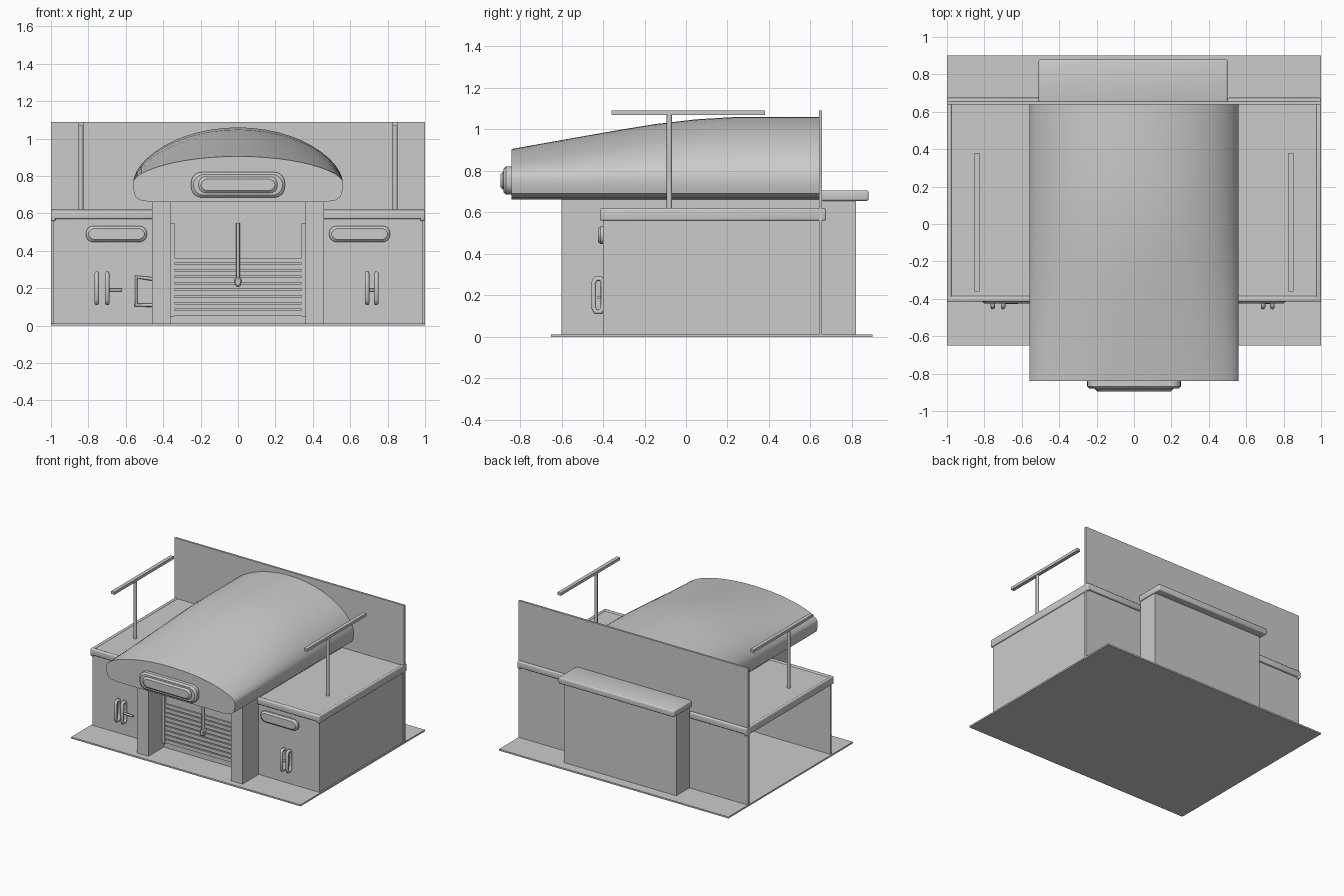
import bpy, bmesh, math
from mathutils import Vector

if "Cube" in bpy.data.objects:
    bpy.data.objects.remove(bpy.data.objects["Cube"])


def finish(name, bm, smooth=None):
    bmesh.ops.recalc_face_normals(bm, faces=bm.faces)
    me = bpy.data.meshes.new(name)
    bm.to_mesh(me)
    bm.free()
    ob = bpy.data.objects.new(name, me)
    bpy.context.collection.objects.link(ob)
    if smooth:
        bpy.ops.object.select_all(action='DESELECT')
        ob.select_set(True)
        bpy.context.view_layer.objects.active = ob
        bpy.ops.object.shade_smooth_by_angle(angle=math.radians(smooth))
    return ob


def box(name, x0, x1, y0, y1, z0, z1, bevel=0):
    bm = bmesh.new()
    bmesh.ops.create_cube(bm, size=1)
    for v in bm.verts:
        v.co = Vector(((x0 + x1) / 2 + v.co.x * (x1 - x0),
                       (y0 + y1) / 2 + v.co.y * (y1 - y0),
                       (z0 + z1) / 2 + v.co.z * (z1 - z0)))
    if bevel:
        bmesh.ops.bevel(bm, geom=bm.edges[:], offset=bevel, segments=3,
                        affect='EDGES', profile=0.5)
    return finish(name, bm, 40 if bevel else None)


def loft(name, rings, smooth=35):
    bm = bmesh.new()
    loops = [[bm.verts.new(p) for p in r] for r in rings]
    n = len(loops[0])
    for a, b in zip(loops, loops[1:]):
        for i in range(n):
            j = (i + 1) % n
            bm.faces.new((a[i], a[j], b[j], b[i]))
    bm.faces.new(loops[0])
    bm.faces.new(loops[-1])
    return finish(name, bm, smooth)


def pill(name, cx, cz, w, h, r, y0, y1):
    pts = []
    for sx, sz, a0 in ((1, 1, 0), (-1, 1, 90), (-1, -1, 180), (1, -1, 270)):
        for k in range(7):
            a = math.radians(a0 + 15 * k)
            pts.append((sx * (w / 2 - r) + r * math.cos(a),
                        sz * (h / 2 - r) + r * math.sin(a)))
    def ring(y, s):
        return [(cx + px - math.copysign(s, px), y, cz + pz - math.copysign(s, pz))
                for px, pz in pts]
    e = min(0.012, r * 0.35)
    return loft(name, [ring(y1, 0), ring(y0 + e, 0), ring(y0, e)])


def tube(name, pts, r, cyclic=False):
    cu = bpy.data.curves.new(name, 'CURVE')
    cu.dimensions = '3D'
    cu.bevel_depth = r
    cu.bevel_resolution = 2
    cu.use_fill_caps = True
    sp = cu.splines.new('POLY')
    sp.points.add(len(pts) - 1)
    for p, c in zip(sp.points, pts):
        p.co = (*c, 1)
    sp.use_cyclic_u = cyclic
    ob = bpy.data.objects.new(name, cu)
    bpy.context.collection.objects.link(ob)


# ground plate and tall rear parapet
box("base_plate", -1, 1, -0.65, 0.9, 0, 0.012)
box("back_wall", -1, 1, 0.64, 0.656, 0, 1.09)

# side wings: front wall, roof slab with trim; the left side is left open
for s, side in ((-1, "left"), (1, "right")):
    def sx(a, b):
        return (min(s * a, s * b), max(s * a, s * b))
    box(side + "_front_wall", *sx(0.45, 0.99), -0.40, -0.385, 0.01, 0.58)
    box(side + "_roof", *sx(0.45, 0.99), -0.40, 0.65, 0.58, 0.615)
    box(side + "_roof_trim_front", *sx(0.45, 1), -0.415, -0.385, 0.57, 0.62, 0.008)
    box(side + "_roof_trim_side", *sx(0.975, 1), -0.415, 0.675, 0.56, 0.62, 0.008)
    box(side + "_roof_trim_back", *sx(0.5, 1), 0.65, 0.675, 0.57, 0.62, 0.008)
    # entrance pillars and inner door rails
    box(side + "_pillar", *sx(0.36, 0.46), -0.60, -0.385, 0.01, 0.67)
    box(side + "_door_rail", *sx(0.34, 0.362), -0.43, -0.40, 0.05, 0.55)
    # rounded wall lamps
    pill(side + "_wall_lamp", s * 0.65, 0.49, 0.325, 0.085, 0.038, -0.425, -0.39)
    # roof T poles
    tube(side + "_pole", [(s * 0.84, -0.08, 0.61), (s * 0.84, -0.08, 1.075)], 0.013)
    box(side + "_pole_bar", s * 0.84 - 0.014, s * 0.84 + 0.014, -0.36, 0.38, 1.068, 1.09)
box("right_side_wall", 0.975, 0.99, -0.40, 0.65, 0.01, 0.58)

# rear extension with overhanging cap
box("rear_extension", -0.49, 0.49, 0.65, 0.82, 0.01, 0.67)
box("rear_extension_cap", -0.51, 0.50, 0.65, 0.88, 0.655, 0.705, 0.01)

# curb under the canopy
box("canopy_curb", -0.46, 0.46, -0.40, 0.645, 0.56, 0.69)


# vaulted canopy, rising from front to back
def section(y, top):
    pts = [(-0.56, 0.73), (-0.55, 0.69), (-0.52, 0.67), (-0.47, 0.662),
           (0.47, 0.662), (0.52, 0.67), (0.55, 0.69), (0.56, 0.73)]
    n = 24
    for i in range(n + 1):
        u = math.cos(math.pi * i / n)
        pts.append((0.56 * u, 0.77 + (top - 0.77) * max(0, 1 - u * u) ** 0.6))
    return [(x, y, z) for x, z in pts]


loft("canopy", [section(y, t) for y, t in
                ((-0.84, 0.905), (-0.6, 0.948), (-0.35, 0.992), (-0.15, 1.025),
                 (0.05, 1.048), (0.25, 1.06), (0.645, 1.06))])

# blank sign on the canopy front
pill("sign_frame", 0, 0.753, 0.50, 0.135, 0.055, -0.88, -0.83)
pill("sign_panel", 0, 0.753, 0.42, 0.085, 0.035, -0.895, -0.87)

# shutter door: plain upper panel, slatted lower half, pull rod
box("door_panel", -0.37, 0.37, -0.41, -0.39, 0.01, 0.66)
for i in range(9):
    z = 0.055 + i * 0.035
    box("door_slat", -0.34, 0.34, -0.422, -0.40, z, z + 0.027)
tube("door_pull_rod", [(0, -0.435, 0.55), (0, -0.435, 0.22)], 0.010)
pill("door_pull_grip", 0, 0.235, 0.035, 0.05, 0.015, -0.452, -0.42)


# looped wall handles
def handle(name, x, z0, z1, r):
    y0, y1 = -0.445, -0.40
    tube(name, [(x, y1, z0 + 0.015), (x, y1 - 0.012, z0), (x, y0 + 0.01, z0), (x, y0, z0 + 0.02),
                (x, y0, z1 - 0.02), (x, y0 + 0.01, z1), (x, y1 - 0.012, z1),
                (x, y1, z1 - 0.015)], r, True)


for x in (-0.755, -0.70, 0.69, 0.74):
    handle("wall_handle", x, 0.12, 0.28, 0.012)
tube("left_handle_pin", [(-0.70, -0.42, 0.19), (-0.62, -0.42, 0.19)], 0.008)
tube("right_handle_pin", [(0.69, -0.42, 0.19), (0.74, -0.42, 0.19)], 0.008)
tube("left_wall_bracket", [(-0.46, -0.415, 0.25), (-0.545, -0.415, 0.26),
                           (-0.545, -0.415, 0.11), (-0.46, -0.415, 0.11)], 0.010)
